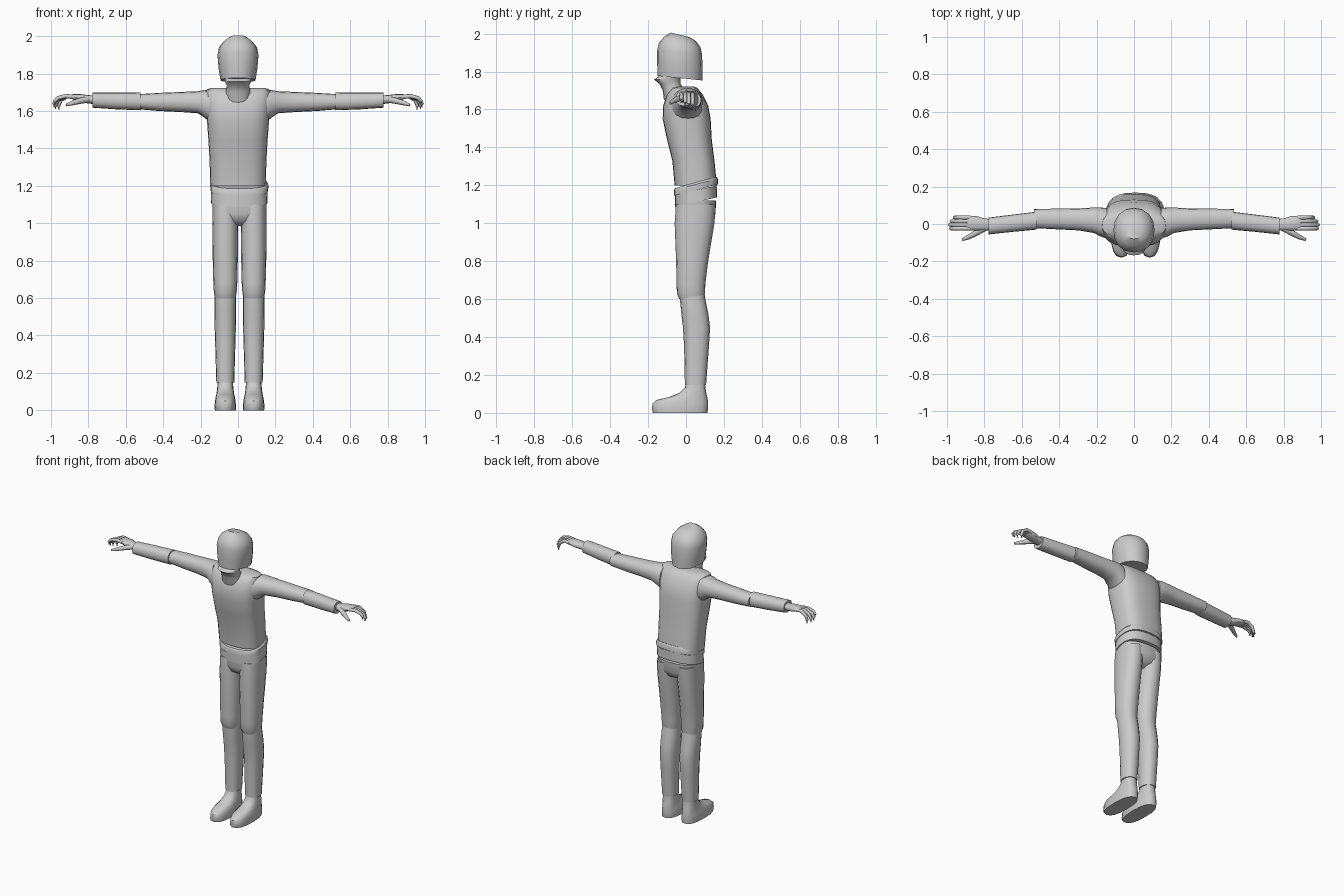
import bpy, bmesh, math
from mathutils import Vector as V

grey = bpy.data.materials.new("plain_grey")
grey.diffuse_color = (0.6, 0.6, 0.6, 1)


def loft(name, rings, n=16, power=2.3, angle=40):
    """Skin rounded rings given as (centre, half axis u, half axis v)."""
    bm = bmesh.new()
    loops = []
    for c, u, v in rings:
        loop = []
        for i in range(n):
            a = 2 * math.pi * i / n
            ca, sa = math.cos(a), math.sin(a)
            p = math.copysign(abs(ca) ** (2 / power), ca)
            q = math.copysign(abs(sa) ** (2 / power), sa)
            loop.append(bm.verts.new(V(c) + V(u) * p + V(v) * q))
        loops.append(loop)
    for a, b in zip(loops, loops[1:]):
        for i in range(n):
            j = (i + 1) % n
            bm.faces.new((a[i], a[j], b[j], b[i]))
    bm.faces.new(loops[0])
    bm.faces.new(loops[-1])
    bmesh.ops.recalc_face_normals(bm, faces=bm.faces)
    me = bpy.data.meshes.new(name)
    bm.to_mesh(me)
    bm.free()
    me.materials.append(grey)
    ob = bpy.data.objects.new(name, me)
    bpy.context.collection.objects.link(ob)
    bpy.ops.object.select_all(action='DESELECT')
    ob.select_set(True)
    bpy.context.view_layer.objects.active = ob
    bpy.ops.object.shade_smooth_by_angle(angle=math.radians(angle))
    return ob


def upright(name, rows, cx=0.0, tilt=0.0, **kw):
    """Rows of (z, front y, back y, half width); tilt lifts the back."""
    return loft(name, [((cx, (a + b) / 2, z), (w, 0, 0), (0, (b - a) / 2, tilt))
                       for z, a, b, w in rows], **kw)


def sideways(name, rows, s, **kw):
    """Rows of (x, front y, back y, low z, high z) on side s."""
    return loft(name, [((s * x, (a + b) / 2, (c + d) / 2), (0, (b - a) / 2, 0),
                        (0, 0, (d - c) / 2)) for x, a, b, c, d in rows], **kw)


def tube(name, pts, radii, s):
    """Round bent tube through points on side s."""
    pts = [V((s * x, y, z)) for x, y, z in pts]
    rings = []
    for i, p in enumerate(pts):
        t = pts[min(i + 1, len(pts) - 1)] - pts[max(i - 1, 0)]
        q = t.to_track_quat('Z', 'Y')
        r = radii[i]
        rings.append((p, q @ V((r, 0, 0)), q @ V((0, r, 0))))
    return loft(name, rings, n=8, power=2, angle=60)


# Head and neck
upright("head", [(1.765, -.15, .087, .094), (1.83, -.152, .087, .104),
                 (1.90, -.152, .085, .110), (1.94, -.143, .076, .102),
                 (1.972, -.115, .053, .077), (1.993, -.08, .02, .045)],
        tilt=-.012, power=2.2)
upright("neck", [(1.62, -.10, .03, .06), (1.66, -.118, .02, .07),
                 (1.70, -.122, -.005, .068), (1.735, -.14, -.03, .06),
                 (1.757, -.168, -.03, .07), (1.775, -.145, -.03, .07)])

# Sleeveless top with its hem
upright("torso", [(1.20, -.06, .163, .148), (1.33, -.072, .150, .152),
                  (1.44, -.10, .136, .158), (1.55, -.123, .130, .166),
                  (1.62, -.120, .117, .172), (1.68, -.10, .088, .174),
                  (1.713, -.072, .06, .170), (1.722, -.045, .04, .15)],
        power=2.8, n=24)
upright("hem", [(1.175, -.064, .168, .154), (1.205, -.064, .168, .156),
                (1.215, -.058, .162, .148)], cx=.007, tilt=.03, power=2.6, n=24)
upright("waistband", [(1.112, -.058, .163, .152), (1.175, -.058, .162, .150)],
        cx=.007, tilt=.024, power=2.6, n=24)
upright("pelvis", [(1.12, -.054, .158, .145), (1.05, -.056, .156, .142),
                   (1.01, -.04, .135, .115), (.985, .0, .09, .06)],
        cx=.008, power=2.6, n=24)

for s, side in ((-1, "left"), (1, "right")):
    cx = .008 + s * .076
    # Legs
    upright(side + "_thigh", [(1.10, -.053, .157, .068), (1.0, -.06, .15, .069),
                              (.80, -.052, .117, .067), (.68, -.05, .102, .064),
                              (.63, -.048, .100, .061), (.60, -.036, .095, .054)],
            cx=cx)
    upright(side + "_shin", [(.64, -.034, .096, .054), (.60, -.032, .102, .058),
                             (.52, -.024, .118, .058), (.45, -.016, .127, .057),
                             (.35, -.010, .121, .054), (.148, -.006, .106, .048)],
            cx=cx)
    # Shoe
    upright(side + "_shoe", [(0, -.174, .113, .056), (.02, -.180, .116, .058),
                             (.05, -.176, .117, .055), (.068, -.155, .115, .052),
                             (.085, -.085, .112, .048), (.105, -.035, .107, .045),
                             (.135, -.005, .102, .042), (.17, 0, .1, .04)],
            cx=cx, power=2.5)

    # Arms
    sideways(side + "_upper_arm", [(.145, -.078, .085, 1.535, 1.71),
                                   (.18, -.066, .088, 1.565, 1.712),
                                   (.215, -.048, .088, 1.588, 1.706),
                                   (.30, -.034, .083, 1.594, 1.702),
                                   (.42, -.028, .082, 1.60, 1.697),
                                   (.535, -.022, .08, 1.61, 1.69)], s)
    sideways(side + "_forearm", [(.52, -.030, .066, 1.604, 1.698),
                                 (.65, -.042, .05, 1.609, 1.699),
                                 (.778, -.056, .034, 1.618, 1.698)], s)
    # Hand
    sideways(side + "_palm", [(.76, -.035, .025, 1.637, 1.682),
                              (.80, -.035, .03, 1.64, 1.685),
                              (.84, -.036, .042, 1.648, 1.69),
                              (.88, -.033, .044, 1.660, 1.69),
                              (.893, -.028, .038, 1.668, 1.686)], s, n=12)
    for i, name in enumerate(("index", "middle", "ring", "little")):
        y = -.024 + i * .0195
        k = (.105, .11, .102, .085)[i]
        drop = (.012, .028, .036, .04)[i]
        tube(f"{side}_{name}_finger",
             [(.875, y, 1.675), (.875 + k * .45, y, 1.68),
              (.875 + k * .85, y, 1.674 - drop * .4),
              (.875 + k, y, 1.662 - drop * .9),
              (.875 + k * .97, y, 1.648 - drop)],
             (.0115, .0115, .0105, .0095, .006), s)
    tube(side + "_thumb", [(.80, -.022, 1.662), (.845, -.048, 1.654),
                           (.885, -.07, 1.643), (.918, -.084, 1.632)],
         (.017, .016, .0125, .007), s)
